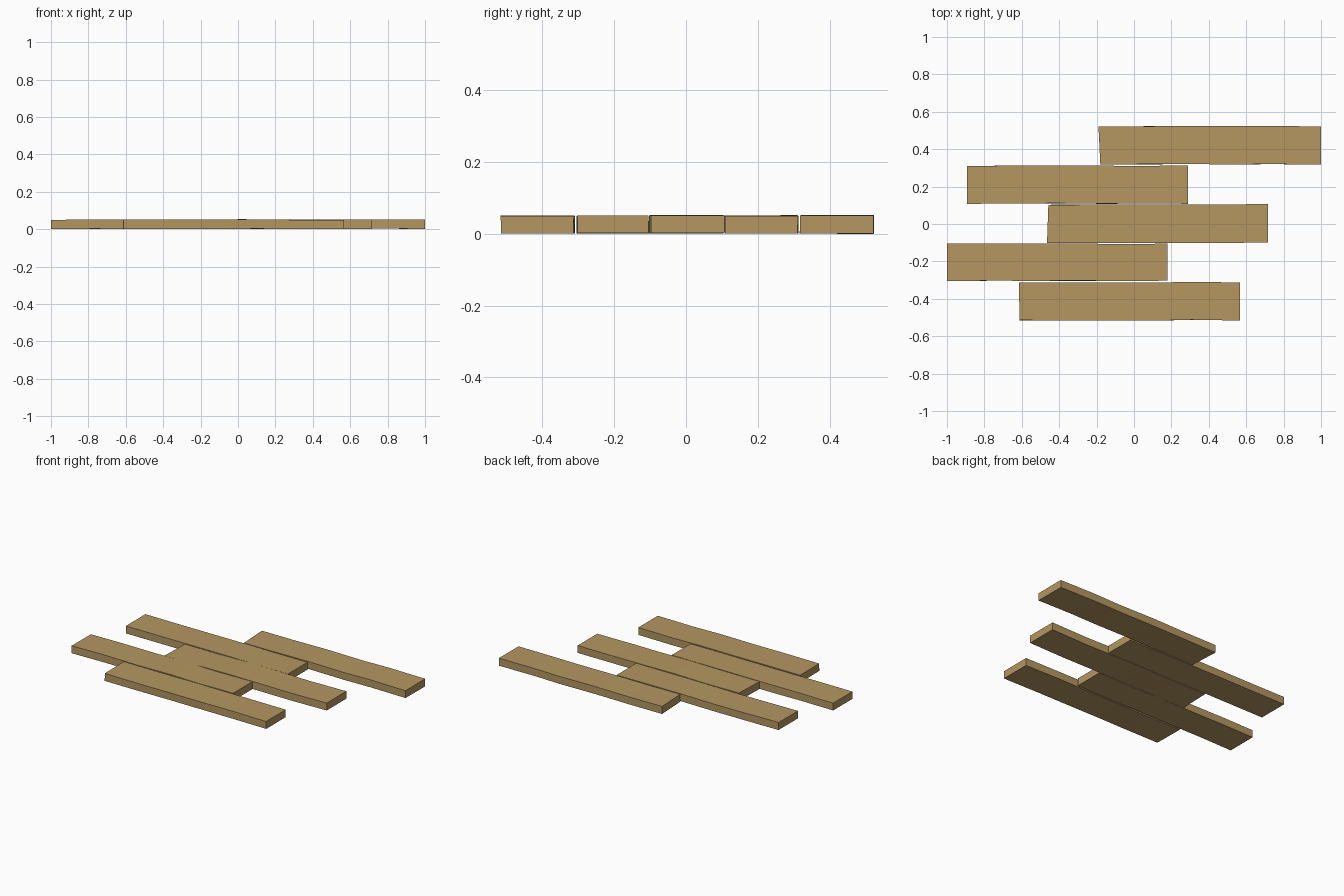
import bpy, bmesh, random

if "Cube" in bpy.data.objects:
    bpy.data.objects.remove(bpy.data.objects["Cube"])

random.seed(4)
WOOD = bpy.data.materials.new("wood")
WOOD.diffuse_color = (0.46, 0.31, 0.12, 1)
WOOD.use_nodes = True
WOOD.node_tree.nodes["Principled BSDF"].inputs["Base Color"].default_value = WOOD.diffuse_color

# left end x at back edge, left end x at front edge, right end x, front y, back y
PLANKS = [
    (-0.19, -0.18, 1.00, 0.318, 0.522),
    (-0.893, -0.893, 0.288, 0.110, 0.312),
    (-0.458, -0.465, 0.716, -0.100, 0.105),
    (-1.00, -1.00, 0.178, -0.305, -0.106),
    (-0.615, -0.612, 0.567, -0.514, -0.312),
]
STATIONS = (0, 0.2, 0.4, 0.62, 0.78, 1)


def plank(name, xb, xf, x1, y0, y1):
    """Board swept through slightly uneven rectangular sections."""
    bm = bmesh.new()
    rings = []
    for t in STATIONS:
        w = lambda a: random.uniform(-a, a)
        back, front = xb + (x1 - xb) * t, xf + (x1 - xf) * t
        dy, dz = w(0.002), w(0.0015)
        corners = [(front, y0 + dy + w(0.001), 0.004 + dz),
                   (back, y1 + dy + w(0.001), 0.004 + dz + w(0.0008)),
                   (back, y1 + dy + w(0.001), 0.053 + dz + w(0.0008)),
                   (front, y0 + dy + w(0.001), 0.053 + dz)]
        rings.append([bm.verts.new(c) for c in corners])
    for a, b in zip(rings, rings[1:]):
        for i in range(4):
            j = (i + 1) % 4
            bm.faces.new((a[i], a[j], b[j], b[i]))
    bm.faces.new(rings[0])
    bm.faces.new(rings[-1])
    bmesh.ops.recalc_face_normals(bm, faces=bm.faces)
    me = bpy.data.meshes.new(name)
    bm.to_mesh(me)
    bm.free()
    me.materials.append(WOOD)
    ob = bpy.data.objects.new(name, me)
    bpy.context.collection.objects.link(ob)
    return ob


# five staggered floor boards
boards = [plank(f"floor_plank_{i + 1}", *p) for i, p in enumerate(PLANKS)]

# rest the lowest corner on the ground
low = min(v.co.z for o in boards for v in o.data.vertices)
for o in boards:
    for v in o.data.vertices:
        v.co.z -= low
